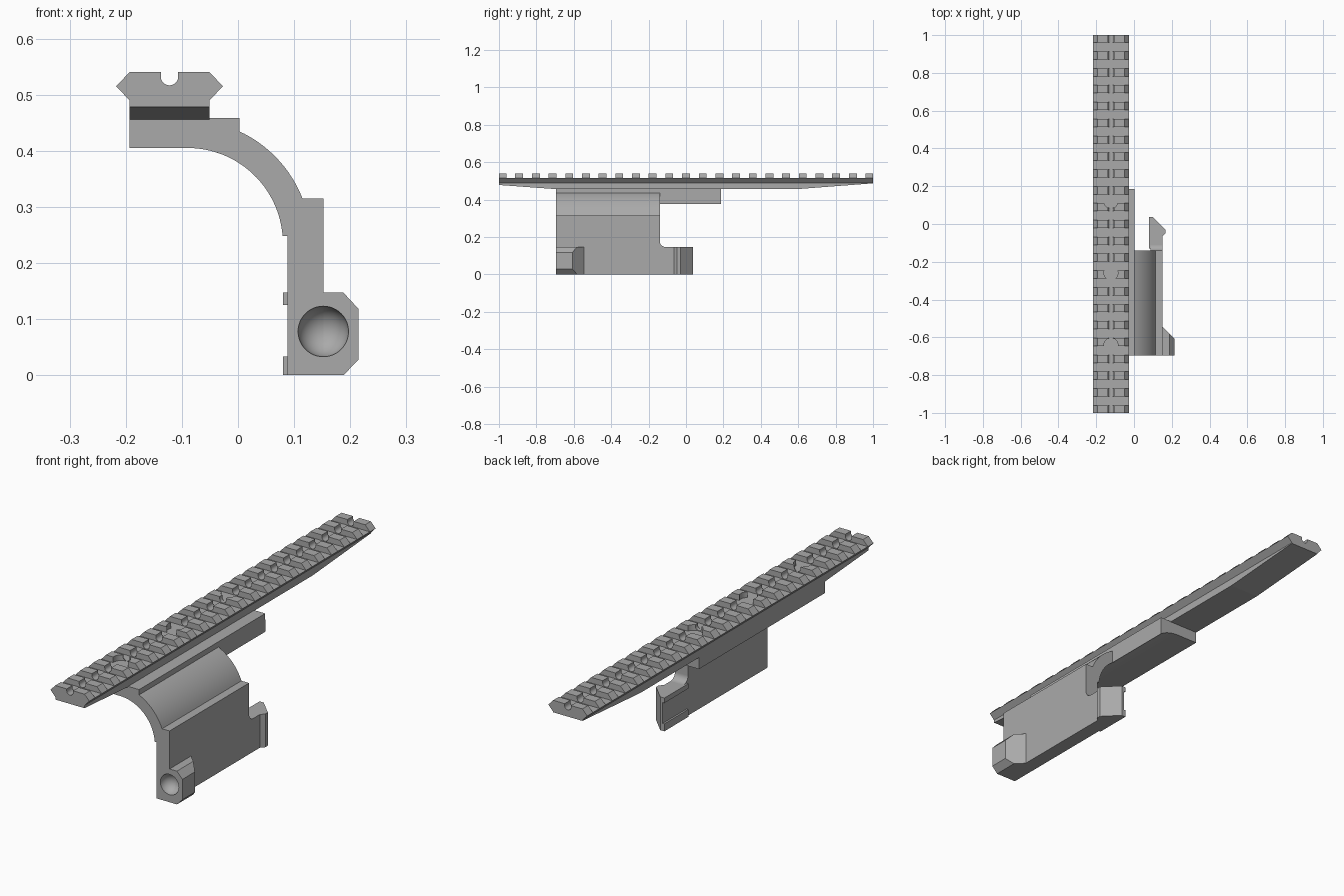
import bpy, bmesh
from math import sin, cos, pi, radians
from mathutils import Vector

cube = bpy.data.objects.get("Cube")
if cube:
    bpy.data.objects.remove(cube, do_unlink=True)

GREY = (0.40, 0.40, 0.40, 1)
metal = bpy.data.materials.new("grey metal")
metal.use_nodes = True
metal.diffuse_color = GREY
metal.node_tree.nodes["Principled BSDF"].inputs["Base Color"].default_value = GREY


def add_prism(bm, points, place, start, end):
    """Extrude a 2D outline; start and end may be numbers or functions of the point."""
    val = lambda v, p: v(p) if callable(v) else v
    a = [bm.verts.new(place(p, val(start, p))) for p in points]
    b = [bm.verts.new(place(p, val(end, p))) for p in points]
    bm.faces.new(a)
    bm.faces.new(b[::-1])
    for i in range(len(a)):
        j = (i + 1) % len(a)
        bm.faces.new((a[j], a[i], b[i], b[j]))


along_y = lambda p, t: (p[0], t, p[1])
along_x = lambda p, t: (t, p[0], p[1])
along_z = lambda p, t: (p[0], p[1], t)


def finish(name, bm):
    bmesh.ops.recalc_face_normals(bm, faces=bm.faces)
    mesh = bpy.data.meshes.new(name)
    bm.to_mesh(mesh)
    bm.free()
    mesh.materials.append(metal)
    obj = bpy.data.objects.new(name, mesh)
    bpy.context.collection.objects.link(obj)
    return obj


def prism(name, points, place, start, end):
    bm = bmesh.new()
    add_prism(bm, points, place, start, end)
    return finish(name, bm)


def arc(cx, cz, r, a0, a1, n):
    """Points on a circle, angles in degrees."""
    angles = [radians(a0 + (a1 - a0) * i / n) for i in range(n + 1)]
    return [(cx + r * cos(a), cz + r * sin(a)) for a in angles]


def activate(obj):
    bpy.ops.object.select_all(action="DESELECT")
    obj.select_set(True)
    bpy.context.view_layer.objects.active = obj


def cut(obj, cutter):
    mod = obj.modifiers.new("cut", "BOOLEAN")
    mod.operation = "DIFFERENCE"
    mod.solver = "EXACT"
    mod.object = cutter
    activate(obj)
    bpy.ops.object.modifier_apply(modifier=mod.name)


def smooth(obj):
    activate(obj)
    bpy.ops.object.shade_smooth_by_angle(angle=radians(25))


RAIL_X, TOP_HALF, WIDE_HALF = -0.122, 0.0715, 0.095
FLOOR, TOP, NECK = 0.515, 0.54, 0.49
FRONT, LEG_BACK = -0.695, -0.14
LEG_IN, LEG_OUT, FOOT_TOP = 0.088, 0.152, 0.147

# Rail: dovetail head and web with tapered underside
prism("rail_head", [(RAIL_X - TOP_HALF, NECK), (RAIL_X + TOP_HALF, NECK),
                    (RAIL_X + WIDE_HALF, FLOOR), (RAIL_X - WIDE_HALF, FLOOR)],
      along_y, -1, 1)
prism("rail_web", [(-1, 0.478), (FRONT, 0.456), (0.594, 0.456), (1, 0.487),
                   (1, NECK), (-1, NECK)],
      along_x, RAIL_X - TOP_HALF, RAIL_X + TOP_HALF)

# Rail teeth, each with a round-bottomed centre groove
groove = arc(RAIL_X, 0.532, 0.0155, 0, -180, 10)
tooth = ([(RAIL_X - WIDE_HALF, FLOOR), (RAIL_X + WIDE_HALF, FLOOR),
          (RAIL_X + TOP_HALF, TOP), (groove[0][0], TOP)]
         + groove + [(groove[-1][0], TOP), (RAIL_X - TOP_HALF, TOP)])
bm = bmesh.new()
for k in range(-11, 12):
    y = k * 0.0892
    add_prism(bm, tooth, along_y, max(y - 0.021, -1), min(y + 0.021, 1))
teeth = finish("rail_teeth", bm)

# Screw-head clearances in the teeth
for y in (0.12, -0.26, -0.64):
    drill = prism("drill", arc(RAIL_X, y, 0.037, 0, 345, 23), along_z, 0.50, 0.56)
    cut(teeth, drill)
    bpy.data.objects.remove(drill, do_unlink=True)
smooth(teeth)

# Curved arm and its long top flange, sharing one pair of arcs
CX, CZ, R_IN, R_OUT = -0.09, 0.235, 0.17, 0.22
EDGE, PLATE_TOP, SHOULDER = 0.003, 0.458, 0.315
left = RAIL_X - TOP_HALF
inner = arc(CX, CZ, R_IN, 90, 4.5, 24)
outer = arc(CX, CZ, R_OUT, 21.3, 65, 16)
arm = prism("curved_arm",
            [(left, PLATE_TOP), (left, CZ + R_IN)] + inner
            + [(LEG_OUT, inner[-1][1]), (LEG_OUT, SHOULDER)] + outer
            + [(EDGE, PLATE_TOP)], along_y, FRONT, LEG_BACK)
smooth(arm)
flange = prism("flange_extension",
               [(left, PLATE_TOP), (left, CZ + R_IN)]
               + arc(CX, CZ, R_IN, 90, 56.8, 12) + [(EDGE, PLATE_TOP)],
               along_y, LEG_BACK, 0.186)
smooth(flange)

# Leg with a filleted step down to the hook
leg = prism("leg", [(FRONT, 0), (-0.11, 0)]
            + arc(-0.11, FOOT_TOP + 0.03, 0.03, 270, 180, 8)
            + [(LEG_BACK, inner[-1][1]), (FRONT, inner[-1][1])],
            along_x, LEG_IN, LEG_OUT)

# Rear hook with lips at top and bottom of its inner face
prism("rear_hook", [(LEG_IN, -0.11), (LEG_OUT, -0.11), (LEG_OUT, -0.065),
                    (0.167, -0.048), (0.167, -0.03), (0.1, 0.037), (LEG_IN, 0.037)],
      along_z, 0, FOOT_TOP)
for name, low, high in (("lower_lip", 0, 0.033), ("upper_lip", 0.125, FOOT_TOP)):
    prism(name, [(0.08, -0.13), (LEG_IN, -0.13), (LEG_IN, 0.037), (0.08, 0.037)],
          along_z, low, high)

# Front clamp block with chamfered edges and a slanted back
clamp = prism("front_clamp", [(LEG_OUT, 0), (0.188, 0), (0.215, 0.028),
                              (0.215, 0.118), (0.188, FOOT_TOP), (LEG_OUT, FOOT_TOP)],
              along_y, FRONT, lambda p: -0.545 - (p[0] - LEG_OUT))

# Round socket shared by the leg and clamp
bm = bmesh.new()
bmesh.ops.create_uvsphere(bm, u_segments=32, v_segments=24, radius=0.045)
bmesh.ops.translate(bm, verts=bm.verts, vec=Vector((LEG_OUT, FRONT, 0.078)))
ball = finish("socket_cutter", bm)
for part in (leg, clamp):
    cut(part, ball)
    smooth(part)
bpy.data.objects.remove(ball, do_unlink=True)
